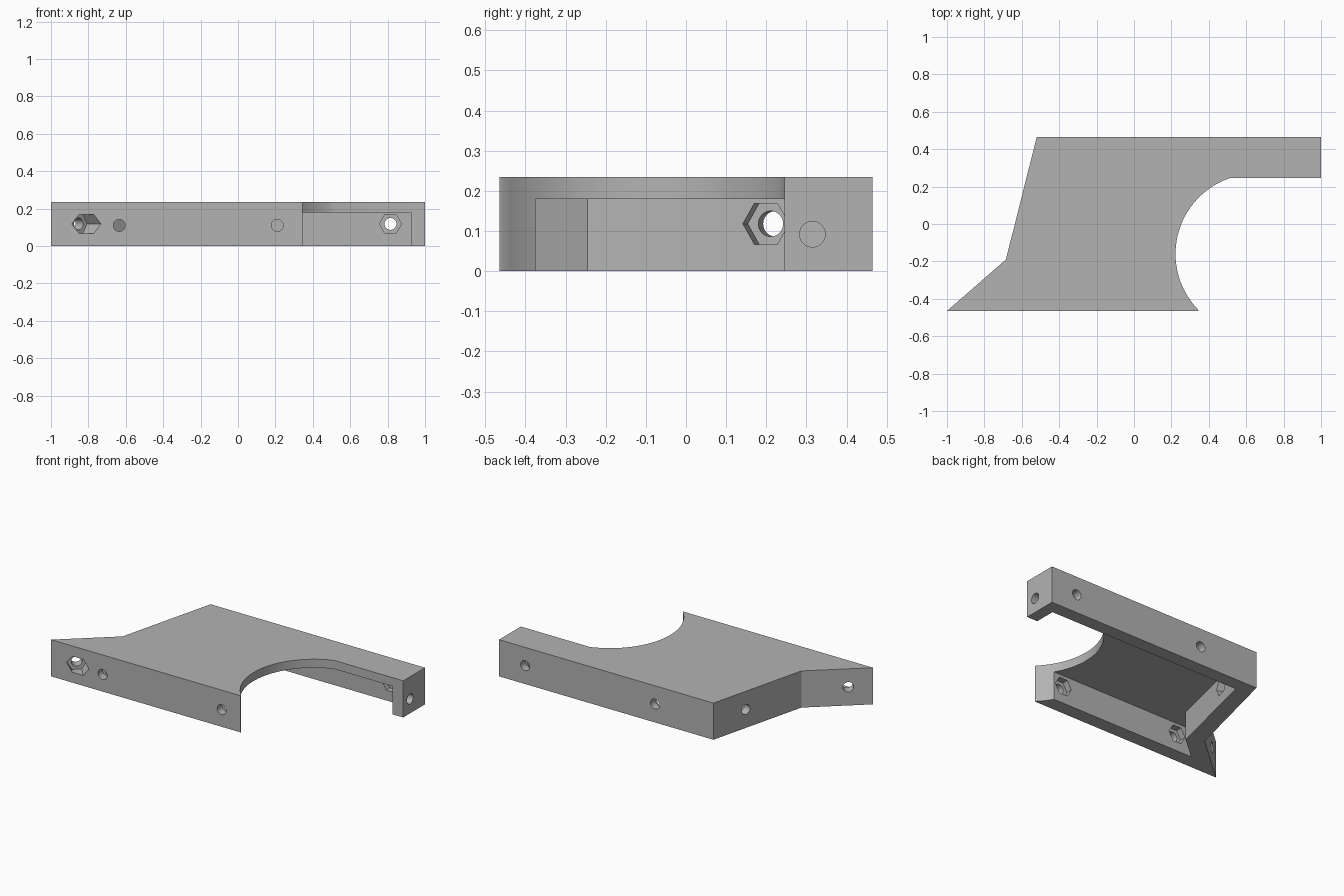
import bpy
import bmesh
from math import cos, sin, pi, radians
from mathutils import Vector

HEIGHT, ROOF, WALL = 0.235, 0.18, 0.09
UP = Vector((0, 0, 1))

cube = bpy.data.objects.get("Cube")
if cube:
    bpy.data.objects.remove(cube)

grey = bpy.data.materials.new("plain grey")
grey.use_nodes = True
grey.diffuse_color = (0.45, 0.45, 0.45, 1)
grey.node_tree.nodes["Principled BSDF"].inputs["Base Color"].default_value = grey.diffuse_color


def prism(name, points, sweep):
    """Extrude a closed loop of 3D points along a sweep vector."""
    bm = bmesh.new()
    face = bm.faces.new([bm.verts.new(p) for p in points])
    result = bmesh.ops.extrude_face_region(bm, geom=[face])
    verts = [v for v in result["geom"] if isinstance(v, bmesh.types.BMVert)]
    bmesh.ops.translate(bm, vec=sweep, verts=verts)
    bmesh.ops.recalc_face_normals(bm, faces=bm.faces)
    mesh = bpy.data.meshes.new(name)
    bm.to_mesh(mesh)
    bm.free()
    mesh.materials.append(grey)
    obj = bpy.data.objects.new(name, mesh)
    bpy.context.collection.objects.link(obj)
    return obj


def flat(points, z):
    return [Vector((x, y, z)) for x, y in points]


def cut(cutter):
    """Subtract a cutter from the bracket, then discard it."""
    cutter.hide_render = True
    mod = bracket.modifiers.new("cut", "BOOLEAN")
    mod.operation = "DIFFERENCE"
    mod.solver = "EXACT"
    mod.object = cutter
    bpy.ops.object.modifier_apply(modifier=mod.name)
    bpy.data.objects.remove(cutter)


def bore(name, centre, inward, radius, sides, start, end):
    """Cut a horizontal round or six-sided bore, measured from the outer face."""
    n = Vector(inward).normalized()
    u = UP.cross(n)
    base = Vector(centre) + n * start
    ring = [base + radius * (u * cos(2 * pi * i / sides) + UP * sin(2 * pi * i / sides))
            for i in range(sides)]
    cut(prism(name, ring, n * (end - start)))


# Outer block with a curved bay on the right
arc = []
for i in range(33):
    a = radians(224 - 115 * i / 32)
    arc.append((0.65 + 0.428 * cos(a), -0.16 + 0.428 * sin(a)))
outline = [(-1, -0.465), (0.345, -0.465)] + arc + [
    (1, 0.245), (1, 0.465), (-0.52, 0.465), (-0.685, -0.19)]
bracket = prism("bracket", flat(outline, 0), UP * HEIGHT)
bpy.context.view_layer.objects.active = bracket
bracket.select_set(True)

# Hollow underside, leaving walls and an end block
hollow = [(-0.741, -0.375), (0.925, -0.375), (0.925, 0.38), (-0.437, 0.38), (-0.59, -0.245)]
cut(prism("hollow", flat(hollow, -0.1), UP * (ROOF + 0.1)))

# Bolt holes with nut pockets on the inner faces
slant = (0.971, -0.237, 0)
corner = (0.652, -0.758, 0)
bolts = [
    ((-0.635, -0.465, 0.11), (0, 1, 0)),
    ((0.21, -0.465, 0.11), (0, 1, 0)),
    ((0.815, 0.465, 0.118), (0, -1, 0)),
    ((-0.106, 0.465, 0.118), (0, -1, 0)),
    ((-0.58, 0.223, 0.118), slant),
]
for centre, inward in bolts:
    bore("bolt_hole", centre, inward, 0.032, 24, -0.05, WALL + 0.04)
    bore("nut_pocket", centre, inward, 0.059, 6, 0.05, WALL + 0.04)

# Corner bolt whose pocket breaks out through the front wall
bore("corner_hole", (-0.891, -0.371, 0.118), corner, 0.032, 24, -0.05, 0.1)
bore("corner_pocket", (-0.891, -0.371, 0.118), corner, 0.059, 6, 0.06, 0.3)

# Hole in the end block
bore("end_hole", (1, 0.315, 0.092), (-1, 0, 0), 0.032, 24, -0.05, 0.12)

bpy.ops.object.shade_smooth_by_angle(angle=radians(30))
